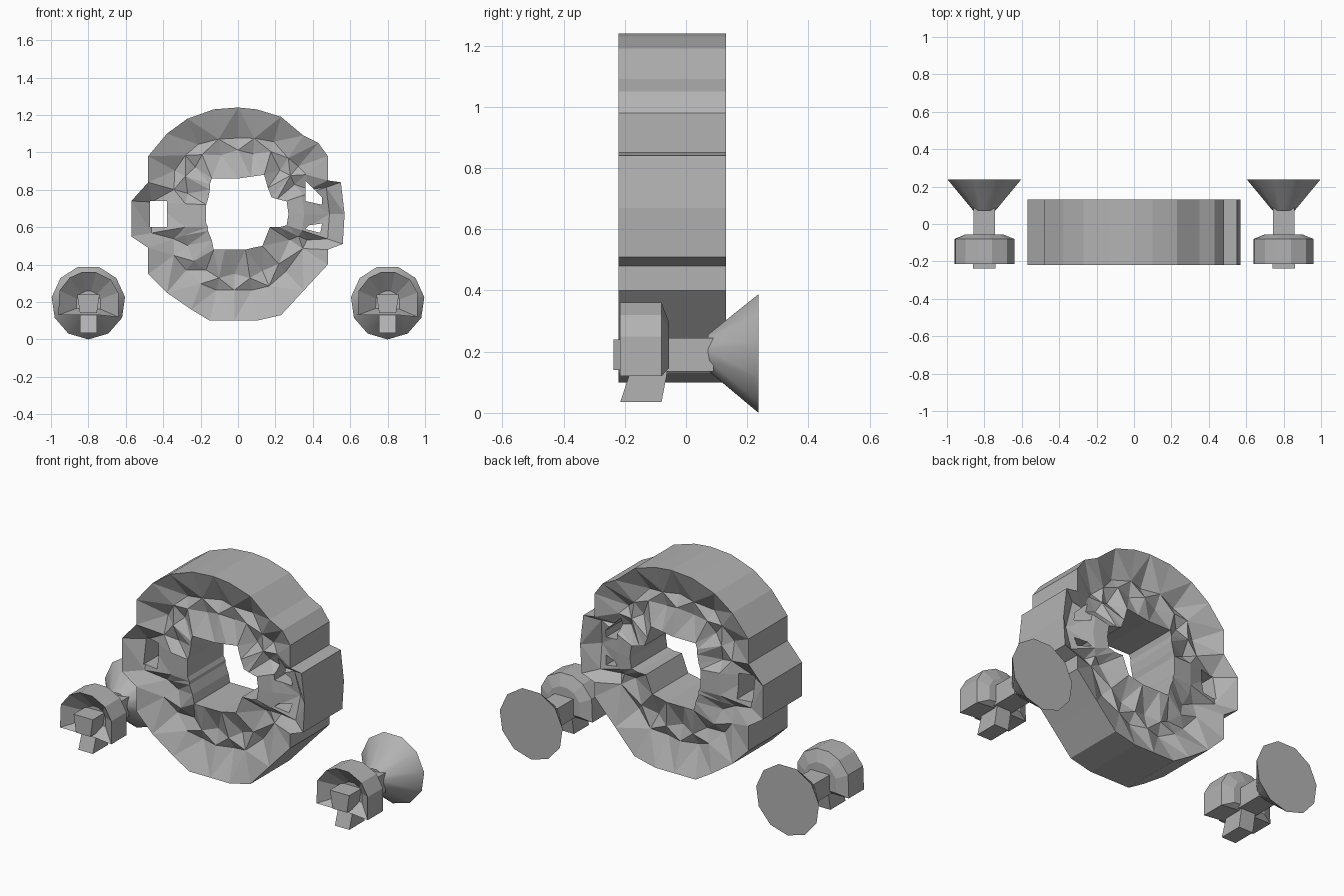
import bpy, bmesh, math
from mathutils import Vector

cube = bpy.data.objects.get("Cube")
if cube:
    bpy.data.objects.remove(cube, do_unlink=True)

grey = bpy.data.materials.new("plain grey")
grey.use_nodes = True
color = (0.45, 0.45, 0.45, 1)
grey.diffuse_color = color
grey.node_tree.nodes["Principled BSDF"].inputs["Base Color"].default_value = color


def make_object(name, bm):
    bmesh.ops.recalc_face_normals(bm, faces=bm.faces)
    mesh = bpy.data.meshes.new(name)
    bm.to_mesh(mesh)
    bm.free()
    mesh.materials.append(grey)
    obj = bpy.data.objects.new(name, mesh)
    bpy.context.collection.objects.link(obj)
    return obj


def loft(name, rings, close=False):
    """Bridge rings of points; either cap the ends or close into a loop."""
    bm = bmesh.new()
    loops = [[bm.verts.new(p) for p in ring] for ring in rings]
    pairs = list(zip(loops, loops[1:]))
    if close:
        pairs.append((loops[-1], loops[0]))
    else:
        bm.faces.new(loops[0])
        bm.faces.new(loops[-1])
    for a, b in pairs:
        for i in range(len(a)):
            j = (i + 1) % len(a)
            bm.faces.new((a[i], a[j], b[j], b[i]))
    if close:
        bmesh.ops.triangulate(bm, faces=bm.faces)
    return make_object(name, bm)


def flat_ring(points, y):
    return [(x, y, z) for x, z in points]


def rect(cx, half, low, high, y, low_half=None):
    b = low_half or half
    return flat_ring([(cx - b, low), (cx + b, low), (cx + half, high), (cx - half, high)], y)


# Ring body: outer silhouette and matching window outline, clockwise from the top
outer = [(0, 1.24), (.1, 1.23), (.23, 1.19), (.35, 1.09), (.43, 1.05), (.48, .98),
         (.48, .85), (.55, .84), (.57, .67), (.56, .51), (.48, .48), (.48, .4),
         (.35, .26), (.23, .13), (.1, .1), (-.02, .1), (-.15, .1), (-.25, .16),
         (-.38, .25), (-.48, .35), (-.48, .49), (-.57, .55), (-.57, .74), (-.48, .84),
         (-.48, .98), (-.38, 1.1), (-.27, 1.18), (-.13, 1.23)]
window = [(0, .86), (.07, .87), (.14, .88), (.16, .81), (.18, .76), (.21, .75),
          (.25, .74), (.26, .74), (.27, .67), (.26, .61), (.22, .6), (.17, .6),
          (.13, .5), (.08, .49), (.04, .48), (-.02, .48), (-.07, .48), (-.13, .48),
          (-.14, .53), (-.16, .58), (-.16, .6), (-.17, .62), (-.17, .72), (-.16, .75),
          (-.15, .8), (-.15, .83), (-.14, .86), (-.07, .86)]
mid_y = -.045
sections = []
for i, (o, w) in enumerate(zip(outer, window)):
    o, w = Vector(o), Vector(w)
    side = .5 < o.y < .85 and abs(o.x) > .5
    pinch = abs(o.x) == .48 and .45 < o.y < .9
    zig = .015 if i % 2 else -.015
    # Rim, two groove creases and inner lip as (fraction inward, half thickness)
    steps = [(0, .12 if pinch else .175),
             (.27 if side else .43, .11 + zig),
             (.72 if side else .63 + zig * 2, .15 if side else .115 - zig),
             (1, .16)]
    front = [(o.lerp(w, f), h) for f, h in steps]
    sections.append([(p.x, mid_y - h, p.y) for p, h in front]
                    + [(p.x, mid_y + h, p.y) for p, h in reversed(front)])
body = loft("ring_body", sections, close=True)

# Side openings through the ring
openings = {
    "square_opening": [(-.47, .6), (-.38, .6), (-.38, .74), (-.47, .74)],
    "upper_opening": [(.36, .74), (.45, .72), (.45, .76), (.36, .85)],
    "lower_opening": [(.36, .59), (.44, .57), (.45, .62), (.38, .61)],
}
for name, shape in openings.items():
    cutter = loft(name, [flat_ring(shape, -.5), flat_ring(shape, .5)])
    cutter.hide_render = True
    cutter.hide_set(True)
    cutter.display_type = 'WIRE'
    cut = body.modifiers.new(name, 'BOOLEAN')
    cut.operation = 'DIFFERENCE'
    cut.solver = 'EXACT'
    cut.object = cutter

# Bake the cuts and drop the cutters
graph = bpy.context.evaluated_depsgraph_get()
body_mesh = bpy.data.meshes.new_from_object(body.evaluated_get(graph))
body.modifiers.clear()
body.data = body_mesh
for name in openings:
    bpy.data.objects.remove(bpy.data.objects[name], do_unlink=True)


def disc(cx, radius, y, sides=11):
    turn = math.tau / sides
    return [(cx + radius * math.sin(k * turn + math.pi), y, .198 + radius * math.cos(k * turn + math.pi))
            for k in range(sides)]


# Two identical side pods
hood = [(-.16, .13), (-.155, .26), (-.1, .33), (-.035, .36), (.04, .36),
        (.12, .32), (.16, .25), (.16, .12), (.06, .13), (-.06, .13)]
for label, cx in (("right", -.8), ("left", .8)):
    # Arched hood with a hollow front and a chamfered back
    def arch(scale, y):
        return [(cx + x * scale, y, .19 + (z - .19) * scale) for x, z in hood]

    loft(label + "_hood", [arch(.4, -.13), arch(1, -.215), arch(1, -.08), arch(.62, -.055)])
    loft(label + "_nose_block", [rect(cx, .06, .14, .24, -.237, .045),
                                 rect(cx, .06, .14, .24, -.1, .045)])
    # Slanted foot under the hood
    foot = [(-.18, .14), (-.215, .035), (-.08, .035), (-.06, .14)]
    loft(label + "_foot", [[(cx + s * .045, y, z) for y, z in foot] for s in (-1, 1)])
    loft(label + "_stem", [rect(cx, .058, .135, .245, y) for y in (-.08, .09)])
    # Flared horn at the back
    horn = loft(label + "_horn", [disc(cx, .06, .072), disc(cx, .198, .237)])
    bpy.ops.object.select_all(action='DESELECT')
    horn.select_set(True)
    bpy.context.view_layer.objects.active = horn
    bpy.ops.object.shade_smooth_by_angle(angle=math.radians(40))
